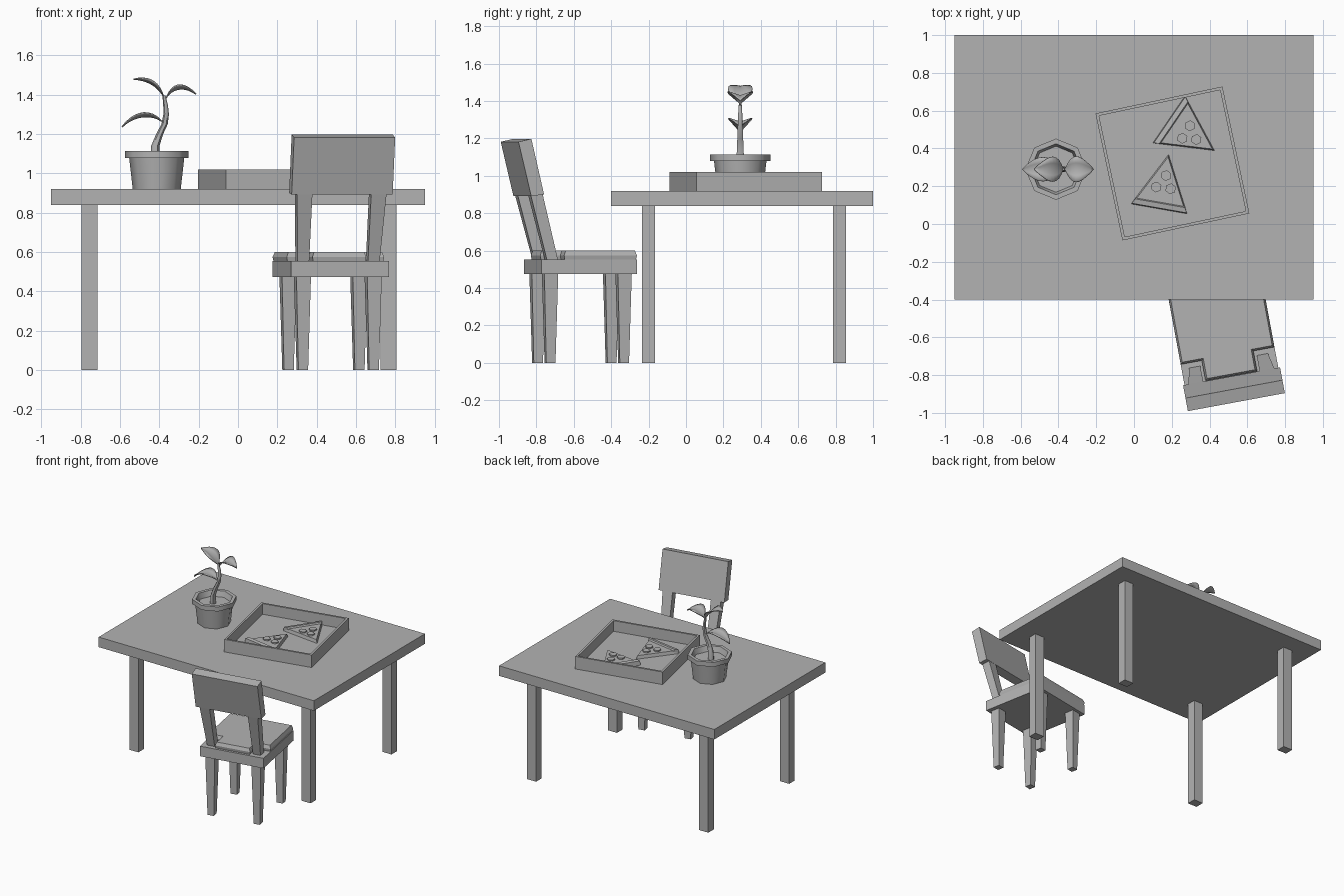
import bpy, bmesh, math
from mathutils import Vector, Matrix

if "Cube" in bpy.data.objects:
    bpy.data.objects.remove(bpy.data.objects["Cube"])

grey = bpy.data.materials.new("plain_grey")
grey.diffuse_color = (0.45, 0.45, 0.45, 1)
grey.use_nodes = True
grey.node_tree.nodes["Principled BSDF"].inputs["Base Color"].default_value = grey.diffuse_color


def finish(name, bm, matrix=None, smooth=None):
    bmesh.ops.recalc_face_normals(bm, faces=bm.faces)
    if matrix:
        bm.transform(matrix)
    me = bpy.data.meshes.new(name)
    bm.to_mesh(me)
    bm.free()
    me.materials.append(grey)
    ob = bpy.data.objects.new(name, me)
    bpy.context.collection.objects.link(ob)
    if smooth:
        bpy.ops.object.select_all(action='DESELECT')
        ob.select_set(True)
        bpy.context.view_layer.objects.active = ob
        bpy.ops.object.shade_smooth_by_angle(angle=math.radians(smooth))
    return ob


def loft(name, rings, matrix=None, smooth=None, closed=False):
    """Skin a list of equal point rings; cap the ends, or join them if closed."""
    bm = bmesh.new()
    vs = [[bm.verts.new(p) for p in r] for r in rings]
    n = len(rings[0])
    pairs = list(zip(vs, vs[1:])) + ([(vs[-1], vs[0])] if closed else [])
    for a, b in pairs:
        for i in range(n):
            j = (i + 1) % n
            bm.faces.new((a[i], a[j], b[j], b[i]))
    if not closed:
        bm.faces.new(vs[0])
        bm.faces.new(vs[-1])
    return finish(name, bm, matrix, smooth)


def rect(x, y, z, w, d):
    return [(x - w / 2, y - d / 2, z), (x + w / 2, y - d / 2, z),
            (x + w / 2, y + d / 2, z), (x - w / 2, y + d / 2, z)]


def disc(x, y, z, r, n=8):
    return [(x + r * math.cos(2 * math.pi * i / n), y + r * math.sin(2 * math.pi * i / n), z)
            for i in range(n)]


def at(pts, z):
    return [(x, y, z) for x, y in pts]


# Table
loft("table_top", [rect(0, 0.3, z, 1.9, 1.4) for z in (0.84, 0.92)])
for x in (-0.755, 0.765):
    for y in (-0.2, 0.82):
        loft("table_leg", [rect(x, y, z, 0.08, 0.07) for z in (0, 0.84)])

# Chair, built straight and then turned
turn = Matrix.Rotation(math.radians(10.5), 4, 'Z')
CX, CY = 0.36, -0.64
loft("seat_frame", [rect(CX, CY, z, 0.505, 0.52) for z in (0.474, 0.554)], turn)
half = [(0.252, 0.26), (0.252, -0.136), (0.139, -0.136), (0.139, -0.245)]


def cushion(inset):
    right = [(x - inset, y + (-inset if y > 0 else inset)) for x, y in half]
    both = right + [(-x, y) for x, y in reversed(right)]
    return [(CX + x, CY + y) for x, y in both]


loft("seat_cushion", [at(cushion(i), z) for i, z in
                      ((0.004, 0.554), (0, 0.575), (0.01, 0.6))], turn)
for sx in (-1, 1):
    for sy in (-1, 1):
        x, y = CX + sx * 0.183, CY + sy * 0.2
        loft("chair_leg", [rect(x, y, 0, 0.05, 0.05), rect(x, y, 0.474, 0.075, 0.075)], turn)
    # leaning post that widens upwards
    loft("back_post", [rect(CX + sx * 0.182, -0.832, 0.55, 0.06, 0.06),
                       rect(CX + sx * 0.192, -0.924, 0.91, 0.08, 0.066)], turn)
profile = [(-0.887, 0.9), (-0.956, 1.198), (-1.026, 1.182), (-0.957, 0.892)]
loft("backrest", [[(x, y, z) for y, z in profile] for x in (0.1, 0.622)], turn)

# Open tray
tray = Matrix.Translation((0.2035, 0.3205, 0)) @ Matrix.Rotation(math.radians(12), 4, 'Z')
loft("open_tray", [rect(0, 0, z, w, w) for z, w in
                   ((0.92, 0.687), (1.02, 0.687), (1.02, 0.655), (0.935, 0.655))], tray)


# Food slices: u runs from the tip to the crust, v across
def slice_of_food(tip, direction):
    d = Vector(direction).normalized()
    m = Matrix(((d.x, -d.y, 0, tip[0]), (d.y, d.x, 0, tip[1]), (0, 0, 1, 0.935), (0, 0, 0, 1)))
    base = [(0, 0), (0.29, 0.15), (0.29, -0.15)]
    top = [(0.014, 0), (0.284, 0.14), (0.284, -0.14)]
    loft("slice_base", [at(base, 0), at(top, 0.025)], m)
    section = [(0.292, 0), (0.288, 0.032), (0.262, 0.036), (0.254, 0.02)]
    loft("slice_crust", [[(u, s * (0.15 - (0.292 - u) * 0.52), z) for u, z in section]
                         for s in (-1, 1)], m)
    for u, v in ((0.112, 0.006), (0.181, -0.035), (0.177, 0.042)):
        loft("topping", [disc(u, v, z, 0.029, 6) for z in (0.02, 0.035)], m)


slice_of_food((0.426, 0.389), (-0.236, 0.161))
slice_of_food((0.183, 0.368), (-0.0505, -0.288))

# Plant pot and soil
PX, PY = -0.413, 0.29
pot = [(0.92, 0.122), (1.078, 0.14), (1.078, 0.162), (1.114, 0.162),
       (1.114, 0.135), (1.07, 0.122)]
loft("pot", [disc(PX, PY, z, r) for z, r in pot], smooth=50)

# Stem
stem = [(-0.424, 1.06, 0.024), (-0.42, 1.14, 0.021), (-0.398, 1.2, 0.018), (-0.373, 1.25, 0.016),
        (-0.365, 1.3, 0.014), (-0.368, 1.345, 0.012), (-0.376, 1.395, 0.008)]
loft("stem", [disc(x, PY, z, r, 6) for x, z, r in stem], smooth=60)


# Leaves: folded strips along an arching midrib
def leaf(points, width, steps=10):
    p = [Vector((x, PY, z)) for x, z in points]
    bm = bmesh.new()
    rows = []
    for i in range(steps + 1):
        t = i / steps
        mid = ((1 - t) ** 3 * p[0] + 3 * t * (1 - t) ** 2 * p[1]
               + 3 * t * t * (1 - t) * p[2] + t ** 3 * p[3])
        w = 0.004 + width * max(0, math.sin(math.pi * max(0, (t - 0.12) / 0.88) ** 0.85))
        if i == steps:
            w = 0.001
        rows.append([bm.verts.new(mid + Vector((0, s * w, 0.32 * w * abs(s))))
                     for s in (-1, -0.5, 0, 0.5, 1)])
    for a, b in zip(rows, rows[1:]):
        for k in range(4):
            bm.faces.new((a[k], a[k + 1], b[k + 1], b[k]))
    ob = finish("leaf", bm, smooth=60)
    mod = ob.modifiers.new("thickness", 'SOLIDIFY')
    mod.thickness = 0.006
    mod.offset = 0


leaf([(-0.37, 1.37), (-0.39, 1.43), (-0.45, 1.475), (-0.53, 1.478)], 0.062)
leaf([(-0.372, 1.37), (-0.345, 1.43), (-0.28, 1.45), (-0.213, 1.402)], 0.064)
leaf([(-0.37, 1.25), (-0.43, 1.31), (-0.53, 1.295), (-0.59, 1.235)], 0.06)
